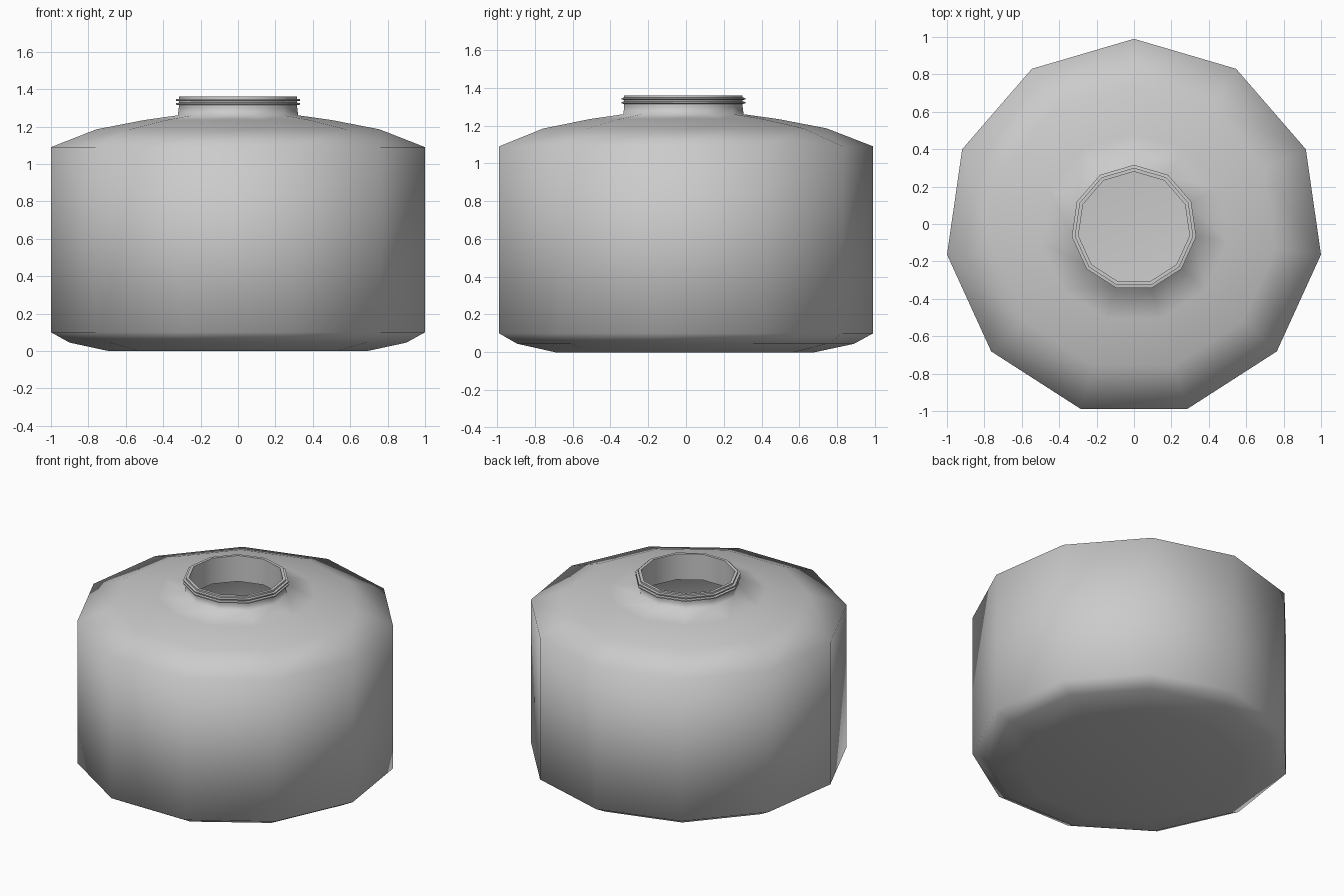
import bpy
import bmesh
import math

SIDES = 11
CENTRE_Y = -0.02

cube = bpy.data.objects.get("Cube")
if cube:
    bpy.data.objects.remove(cube, do_unlink=True)

GREY = (0.6, 0.6, 0.6, 1.0)
mat = bpy.data.materials.new("light grey")
mat.use_nodes = True
mat.diffuse_color = GREY
mat.node_tree.nodes["Principled BSDF"].inputs["Base Color"].default_value = GREY


def lathe(name, profile, caps=(), closed=False):
    """Revolve (radius, height) points round the jar axis, capping chosen rings."""
    bm = bmesh.new()
    rings = []
    for r, z in profile:
        angles = [math.pi / 2 + 2 * math.pi * i / SIDES for i in range(SIDES)]
        rings.append([bm.verts.new((r * math.cos(a), CENTRE_Y + r * math.sin(a), z))
                      for a in angles])
    pairs = list(zip(rings, rings[1:]))
    if closed:
        pairs.append((rings[-1], rings[0]))
    for low, high in pairs:
        for i in range(SIDES):
            j = (i + 1) % SIDES
            bm.faces.new((low[i], low[j], high[j], high[i]))
    for c in caps:
        bm.faces.new(rings[c])
    bmesh.ops.recalc_face_normals(bm, faces=bm.faces)
    mesh = bpy.data.meshes.new(name)
    bm.to_mesh(mesh)
    bm.free()
    mesh.materials.append(mat)
    obj = bpy.data.objects.new(name, mesh)
    bpy.context.collection.objects.link(obj)
    bpy.ops.object.select_all(action='DESELECT')
    obj.select_set(True)
    bpy.context.view_layer.objects.active = obj
    bpy.ops.object.shade_smooth_by_angle(angle=math.radians(80))
    return obj


# Hollow jar: outer wall from base to rim, then the inner wall back down
outer = [(0.70, 0), (0.91, 0.045), (1.01, 0.10), (1.01, 1.09), (0.765, 1.185),
         (0.505, 1.235), (0.325, 1.26), (0.32, 1.30), (0.32, 1.36)]
inner = [(0.30, 1.36), (0.30, 1.18), (0.50, 1.17), (0.75, 1.12), (0.95, 1.05),
         (0.95, 0.13), (0.87, 0.09), (0.68, 0.05)]
lathe("jar_body", outer + inner, caps=(0, -1))

# Two thin raised bands round the neck
for label, z in (("lower", 1.321), ("upper", 1.342)):
    lathe(label + "_neck_band",
          [(0.315, z - 0.007), (0.336, z - 0.004), (0.336, z + 0.004), (0.315, z + 0.007)],
          closed=True)
